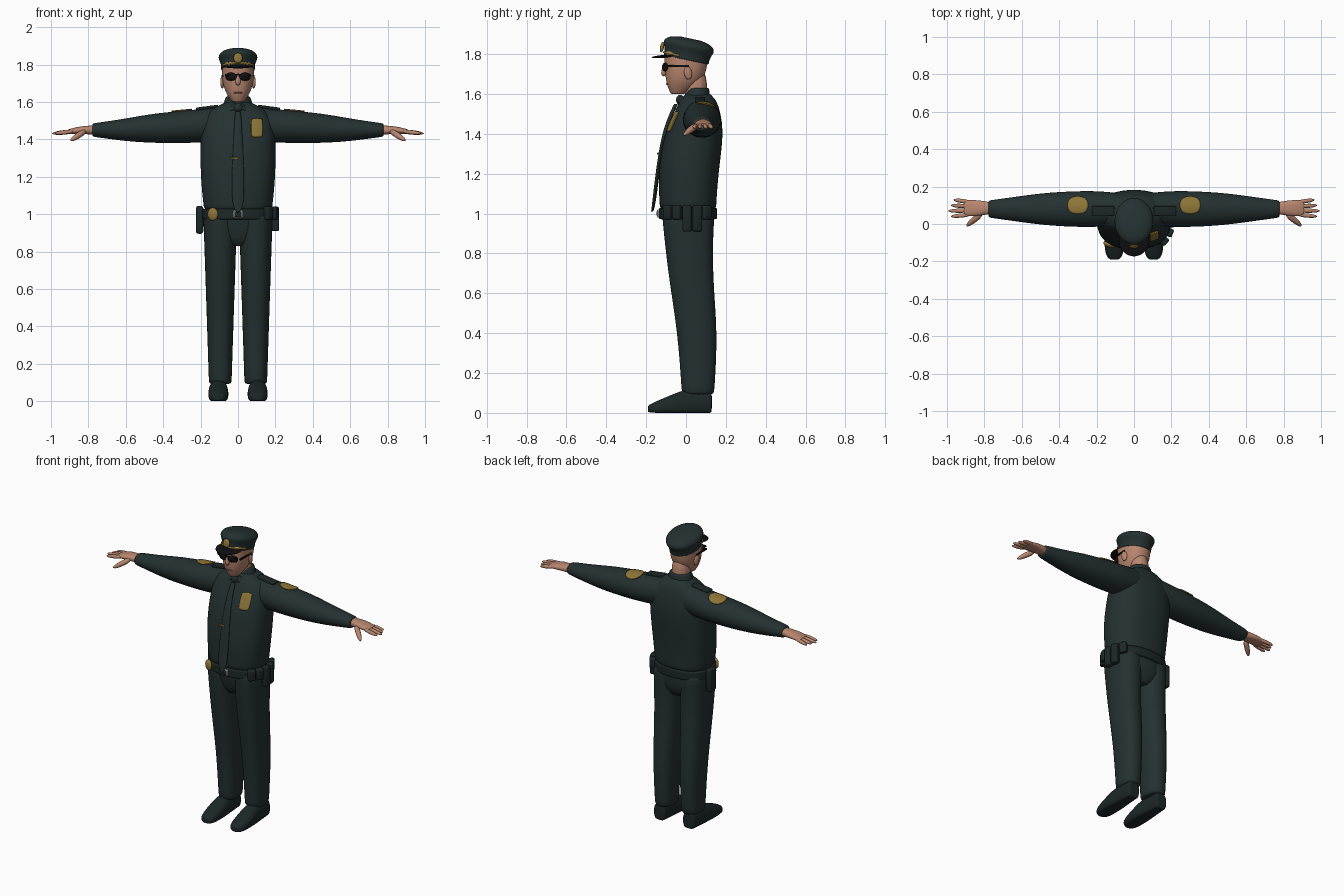
import bpy, bmesh, math
from mathutils import Matrix, Vector, Euler

if "Cube" in bpy.data.objects:
    bpy.data.objects.remove(bpy.data.objects["Cube"])


def material(name, red, green, blue):
    mat = bpy.data.materials.new(name)
    mat.use_nodes = True
    mat.diffuse_color = (red, green, blue, 1)
    shader = mat.node_tree.nodes["Principled BSDF"]
    shader.inputs["Base Color"].default_value = mat.diffuse_color
    return mat


cloth = material("dark green cloth", .018, .03, .03)
leather = material("dark leather", .012, .02, .02)
skin = material("skin", .48, .24, .16)
lip = material("lip", .3, .12, .09)
gold = material("gold", .27, .18, .04)
black = material("black glass", .005, .005, .006)
silver = material("silver", .4, .4, .4)


def finish(name, bm, mat, mirror=False, subsurf=0, bevel=0):
    """Turn a bmesh into a smooth object with the usual modifiers."""
    bmesh.ops.recalc_face_normals(bm, faces=bm.faces)
    mesh = bpy.data.meshes.new(name)
    bm.to_mesh(mesh)
    bm.free()
    mesh.materials.append(mat)
    mesh.polygons.foreach_set("use_smooth", [True] * len(mesh.polygons))
    obj = bpy.data.objects.new(name, mesh)
    bpy.context.collection.objects.link(obj)
    if mirror:
        obj.modifiers.new("Mirror", "MIRROR").use_mirror_merge = False
    if bevel:
        rounding = obj.modifiers.new("Bevel", "BEVEL")
        rounding.width, rounding.segments = bevel, 3
    if subsurf:
        smoothing = obj.modifiers.new("Subdivision", "SUBSURF")
        smoothing.levels = smoothing.render_levels = subsurf
    return obj


def loft(name, axis, across, rings, mat, mirror=False, power=2, floor=None, tilt=None):
    """Skin rounded sections; each ring is (position, centre, width radius, depth radius)."""
    sides = 16
    swell = 3 / (2 + math.cos(math.tau / sides))
    rings = [Vector(ring) for ring in rings]
    # Extra rings close to both ends keep the rims crisp
    rings.insert(1, rings[0].lerp(rings[1], .05))
    rings.insert(-1, rings[-1].lerp(rings[-2], .05))
    bm = bmesh.new()
    loops = []
    for along, centre, wide, deep in rings:
        loop = []
        for i in range(sides):
            angle = math.tau * i / sides
            c, s = math.cos(angle), math.sin(angle)
            u = across + swell * wide * math.copysign(abs(c) ** (2 / power), c)
            v = centre + swell * deep * math.copysign(abs(s) ** (2 / power), s)
            if floor is not None:
                v = max(v, floor)
            point = {"x": (along, u, v), "y": (u, along, v), "z": (u, v, along)}[axis]
            loop.append(bm.verts.new(point))
        loops.append(loop)
    for low, high in zip(loops, loops[1:]):
        for i in range(sides):
            j = (i + 1) % sides
            bm.faces.new((low[i], low[j], high[j], high[i]))
    bm.faces.new(loops[0])
    bm.faces.new(loops[-1])
    if tilt:
        bmesh.ops.transform(bm, matrix=tilt, verts=bm.verts)
    return finish(name, bm, mat, mirror, subsurf=2)


def placed(centre, size, turn):
    return Matrix.LocRotScale(Vector(centre), Euler(turn), Vector(size))


def box(name, centre, size, mat, mirror=False, turn=(0, 0, 0), bevel=.005):
    bm = bmesh.new()
    bmesh.ops.create_cube(bm, size=1, matrix=placed(centre, size, turn))
    return finish(name, bm, mat, mirror, bevel=bevel)


def ball(name, centre, radii, mat, mirror=False, turn=(0, 0, 0)):
    bm = bmesh.new()
    bmesh.ops.create_uvsphere(bm, u_segments=20, v_segments=12, radius=1,
                              matrix=placed(centre, radii, turn))
    return finish(name, bm, mat, mirror)


def rod(name, start, end, start_radius, end_radius, mat, mirror=False):
    """A tapered limb with softly rounded ends."""
    start, end = Vector(start), Vector(end)
    span = end - start
    spin = span.to_track_quat("Z", "Y")
    bm = bmesh.new()
    bmesh.ops.create_cone(bm, cap_ends=True, segments=12, radius1=start_radius,
                          radius2=end_radius, depth=span.length,
                          matrix=Matrix.LocRotScale((start + end) / 2, spin, None))
    return finish(name, bm, mat, mirror, subsurf=2)


def patch(name, centre, size, turn, axis, target, roundness):
    """A thin rounded gold plate projected onto a garment."""
    bm = bmesh.new()
    bmesh.ops.create_grid(bm, x_segments=10, y_segments=10, size=1)
    for v in bm.verts:
        x, y = v.co.x, v.co.y
        v.co.x = x * math.sqrt(1 - roundness * y * y)
        v.co.y = y * math.sqrt(1 - roundness * x * x)
    bmesh.ops.transform(bm, matrix=placed(centre, size, turn), verts=bm.verts)
    obj = finish(name, bm, gold)
    wrap = obj.modifiers.new("Shrinkwrap", "SHRINKWRAP")
    wrap.target, wrap.wrap_method, wrap.offset = target, "PROJECT", .004
    wrap.wrap_mode = "ABOVE_SURFACE"
    wrap.use_negative_direction = wrap.use_positive_direction = True
    setattr(wrap, "use_project_" + axis, True)
    solid = obj.modifiers.new("Solidify", "SOLIDIFY")
    solid.thickness, solid.offset = .006, 0


# Trousers
loft("trouser_leg", "z", .095, [
    (.09, .06, .06, .08), (.4, .06, .07, .1), (.7, .02, .08, .11), (1, .01, .09, .13)],
    cloth, mirror=True, power=2.3)
loft("trouser_seat", "z", 0, [
    (.83, .02, .05, .08), (.88, .02, .17, .12), (1.02, .01, .18, .13)], cloth, power=2.4)

# Shirt body and sleeves
shirt = loft("shirt", "z", 0, [
    (1.02, .01, .18, .14), (1.2, .01, .2, .15), (1.4, .04, .2, .15), (1.52, .06, .19, .11),
    (1.57, .06, .13, .09), (1.6, .06, .06, .06)], cloth, power=2.4)
sleeve = loft("sleeve", "x", .08, [
    (.05, 1.49, .08, .09), (.2, 1.47, .1, .09), (.45, 1.46, .09, .08),
    (.6, 1.45, .07, .06), (.78, 1.45, .045, .035)], cloth, mirror=True)
loft("collar", "z", 0, [(1.55, .055, .09, .07), (1.63, .06, .065, .055)], cloth)
box("collar_flap", (.04, -.02, 1.565), (.06, .012, .035), cloth, True, (-.5, .5, .4))
box("epaulette", (.165, .07, 1.57), (.12, .05, .015), leather, True, (0, .13, 0))

# Tie with its knot and clip
loft("tie", "z", 0, [
    (1.01, -.17, .005, .005), (1.05, -.16, .04, .01), (1.4, -.12, .025, .01),
    (1.55, -.05, .015, .01)], cloth)
ball("tie_knot", (0, -.03, 1.57), (.025, .02, .025), cloth)
box("tie_clip", (-.02, -.14, 1.3), (.04, .01, .01), gold, bevel=.002)

# Gold badges
patch("chest_badge", (.1, -.2, 1.46), (.03, .05, 1), (math.pi / 2, 0, 0), "y", shirt, .2)
for side, word in ((1, "left"), (-1, "right")):
    patch(word + "_sleeve_patch", (side * .3, .1, 1.6), (.055, .045, 1), (0, 0, 0),
          "z", sleeve, .45)
ball("hip_badge", (-.135, -.11, 1), (.03, .015, .035), gold, turn=(0, 0, -.4))

# Belt, buckle and holster
loft("belt", "z", 0, [(.97, .01, .19, .145), (1.03, .01, .19, .145)], leather, power=2.4)
box("buckle_frame", (0, -.138, 1), (.05, .012, .04), silver)
box("buckle_centre", (0, -.142, 1), (.04, .01, .03), leather)
box("holster", (-.205, .035, .97), (.04, .07, .15), leather, bevel=.015)

# Pouches spread along the left side of the belt, hanging from one level
for i, height in enumerate((.07, .07, .13, .13, .07)):
    angle = i / 3 - .7
    spot = (.2 * math.cos(angle) ** .8, .01 + .155 * math.sin(angle), 1.04 - height / 2)
    box("pouch_%d" % (i + 1), spot, (.04, .045, height), leather,
        turn=(0, 0, angle), bevel=.01)

# Shoes
loft("shoe", "y", .105, [
    (-.19, .02, .02, .015), (-.17, .02, .05, .03), (-.06, .04, .055, .055),
    (0, .05, .05, .07), (.13, .05, .04, .06)], leather, mirror=True, power=2.4, floor=0)

# Hands
loft("palm", "x", .085, [
    (.76, 1.45, .03, .025), (.85, 1.45, .045, .02), (.91, 1.44, .04, .012)],
    skin, mirror=True, power=2.4)
for i in range(4):
    reach = 1 - .015 * abs(i - 1)
    rod("finger_%d" % (i + 1), (.87, .05 + .022 * i, 1.445), (reach, .04 + .03 * i, 1.43),
        .014, .011, skin, mirror=True)
rod("thumb", (.81, .06, 1.45), (.9, -.015, 1.39), .022, .013, skin, mirror=True)

# Head
rod("neck", (0, .05, 1.5), (0, .05, 1.75), .062, .062, skin)
loft("head", "z", 0, [
    (1.6, -.04, .03, .035), (1.64, -.02, .06, .075), (1.7, 0, .085, .105),
    (1.82, 0, .085, .11)], skin, power=2.2)
rod("nose", (0, -.115, 1.685), (0, -.1, 1.76), .02, .01, skin)
ball("mouth", (0, -.09, 1.65), (.024, .01, .006), lip)
ball("ear", (.084, .01, 1.705), (.01, .02, .033), skin, True, (.15, 0, .2))

# Sunglasses
ball("lens", (.037, -.105, 1.735), (.033, .012, .022), black, True, (0, 0, .3))
box("glasses_bridge", (0, -.11, 1.745), (.14, .01, .01), black, bevel=.002)
box("glasses_arm", (.083, -.04, 1.74), (.01, .11, .01), black, True, bevel=.002)

# Peaked cap, tipped back
lean = Matrix.Translation((0, 0, 1.77)) @ Matrix.Rotation(-.21, 4, "X")
loft("cap", "z", 0, [
    (0, 0, .09, .115), (.04, 0, .09, .115), (.07, 0, .11, .135), (.1, 0, .09, .11),
    (.11, 0, .04, .05)], cloth, tilt=lean)
ball("cap_peak", (0, -.09, 1.79), (.082, .083, .008), black, turn=(.08, 0, 0))
ball("cap_badge", (0, -.12, 1.835), (.024, .01, .027), gold, turn=(-.2, 0, 0))

# Gold strap around the front of the cap band
bm = bmesh.new()
pairs = []
for i in range(17):
    angle = math.pi * (1.1 + .05 * i)
    x, y = .093 * math.cos(angle), .12 * math.sin(angle)
    pairs.append([bm.verts.new(lean @ Vector((x, y, z))) for z in (.01, .02)])
for (a, b), (c, d) in zip(pairs, pairs[1:]):
    bm.faces.new((a, c, d, b))
strap = finish("cap_strap", bm, gold)
strap.modifiers.new("Solidify", "SOLIDIFY").thickness = .005
